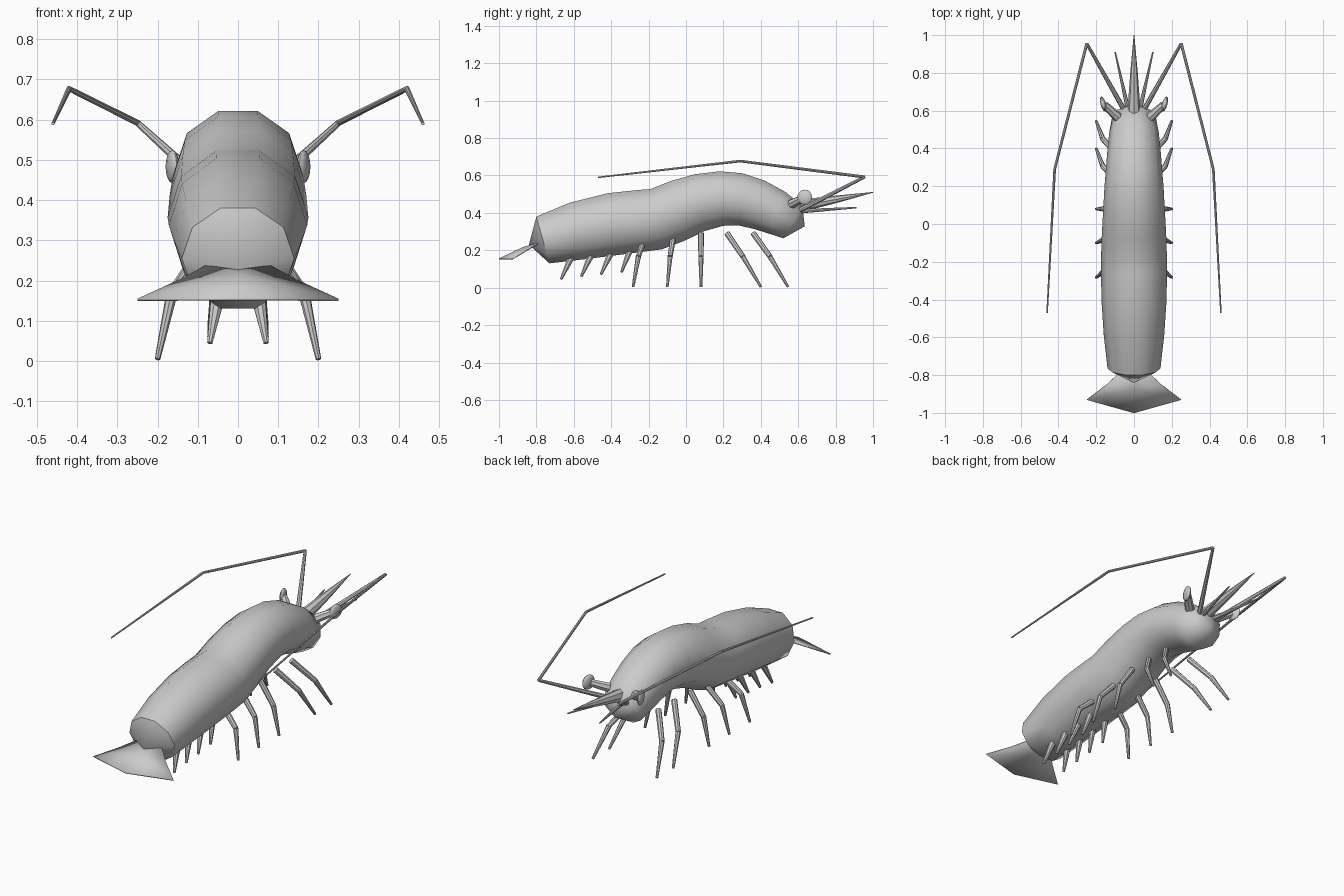
import bpy, bmesh
from math import sin, cos, pi
from mathutils import Vector, Matrix

if "Cube" in bpy.data.objects:
    bpy.data.objects.remove(bpy.data.objects["Cube"])


def finish(name, bm, angle=0.7):
    bmesh.ops.recalc_face_normals(bm, faces=bm.faces)
    me = bpy.data.meshes.new(name)
    bm.to_mesh(me)
    bm.free()
    ob = bpy.data.objects.new(name, me)
    bpy.context.collection.objects.link(ob)
    bpy.ops.object.select_all(action='DESELECT')
    ob.select_set(True)
    bpy.context.view_layer.objects.active = ob
    bpy.ops.object.shade_smooth_by_angle(angle=angle)
    return ob


def limb(name, pts, radii, sides=8):
    """Chain of tapered segments through the points."""
    bm = bmesh.new()
    for i in range(len(pts) - 1):
        a, b = Vector(pts[i]), Vector(pts[i + 1])
        rot = (b - a).to_track_quat('Z', 'Y').to_matrix().to_4x4()
        bmesh.ops.create_cone(bm, cap_ends=True, segments=sides, radius1=radii[i],
                              radius2=radii[i + 1], depth=(b - a).length,
                              matrix=Matrix.Translation((a + b) / 2) @ rot)
    return finish(name, bm)


def pair(name, pts, radii):
    for side, s in (("right", 1), ("left", -1)):
        limb(f"{side}_{name}", [(s * x, y, z) for x, y, z in pts], radii)


# Body: ten-sided rings given by top point, bottom point and half width
rings = [(-.80, .38, -.73, .13, .14), (-.62, .455, -.56, .15, .16),
         (-.42, .505, -.40, .17, .172), (-.26, .522, -.23, .192, .175),
         (-.19, .527, -.13, .205, .174), (-.08, .571, -.01, .25, .170),
         (.05, .607, .10, .303, .163), (.18, .622, .20, .331, .157),
         (.30, .612, .28, .333, .149), (.42, .573, .36, .315, .141),
         (.53, .513, .44, .290, .131), (.622, .438, .52, .264, .115)]
bm = bmesh.new()
loops = []
for ty, tz, by, bz, w in rings:
    top, bot = Vector((0, ty, tz)), Vector((0, by, bz))
    mid, up = (top + bot) / 2, (top - bot) / 2 / cos(pi / 10)
    angles = [pi / 10 + k * pi / 5 for k in range(10)]
    loops.append([bm.verts.new(mid + up * cos(a) + Vector((w * sin(a), 0, 0))) for a in angles])
for r, q in zip(loops, loops[1:]):
    for k in range(10):
        bm.faces.new((r[k], r[(k + 1) % 10], q[(k + 1) % 10], q[k]))
for r, tip in ((loops[0], (0, -.84, .23)), (loops[-1], (0, .635, .328))):
    v = bm.verts.new(tip)
    for k in range(10):
        bm.faces.new((r[k], r[(k + 1) % 10], v))
finish("body", bm, 0.9)

# Tail fan: thin folded sheet
bm = bmesh.new()
root, ridge, tip = [bm.verts.new(p) for p in ((0, -.78, .24), (0, -.87, .215), (0, -1, .153))]
for s in (1, -1):
    a, b, c = [bm.verts.new((s * x, y, z)) for x, y, z in
               ((.075, -.785, .238), (.145, -.85, .20), (.25, -.93, .152))]
    bm.faces.new((root, a, ridge))
    bm.faces.new((a, b, ridge))
    bm.faces.new((b, c, ridge))
    bm.faces.new((c, tip, ridge))
fan = finish("tail_fan", bm)
mod = fan.modifiers.new("thickness", 'SOLIDIFY')
mod.thickness = .006
mod.offset = 0

# Beak spike
limb("beak", [(0, .58, .432), (0, .80, .472), (0, 1, .51)], [.036, .02, .002])

# Eyes on stalks
pair("eye_stalk", [(.085, .565, .447), (.155, .63, .48)], [.026, .02])
for side, s in (("right", 1), ("left", -1)):
    bm = bmesh.new()
    bmesh.ops.create_uvsphere(bm, u_segments=12, v_segments=8, radius=.041,
                              matrix=Matrix.Translation((s * .163, .635, .483))
                              @ Matrix.Rotation(-s * .25, 4, 'Z')
                              @ Matrix.Diagonal((.35, 1, 1, 1)))
    finish(f"{side}_eye", bm)

# Feelers
pair("long_feeler", [(.05, .60, .41), (.25, .955, .592), (.42, .29, .677), (.46, -.47, .59)],
     [.014, .008, .007, .004])
pair("short_feeler", [(.03, .60, .408), (.10, .91, .428)], [.012, .004])

# Walking legs: root y, root z, knee y, foot y
for i, (ry, rz, ky, fy) in enumerate([(.36, .29, .45, .545), (.22, .29, .305, .40),
                                      (.08, .29, .08, .08), (-.07, .26, -.085, -.10),
                                      (-.23, .24, -.255, -.283)]):
    pair(f"walking_leg_{i + 1}", [(.08, ry, rz), (.165, ky, .165), (.20, fy, .005)],
         [.016, .014, .007])

# Swimming legs under the abdomen
for i, (ry, rz, fy, fz) in enumerate([(-.30, .20, -.345, .083), (-.405, .18, -.455, .07),
                                      (-.51, .17, -.56, .06), (-.615, .16, -.668, .045)]):
    pair(f"swimming_leg_{i + 1}", [(.05, ry, rz), (.07, fy, fz)], [.019, .007])
